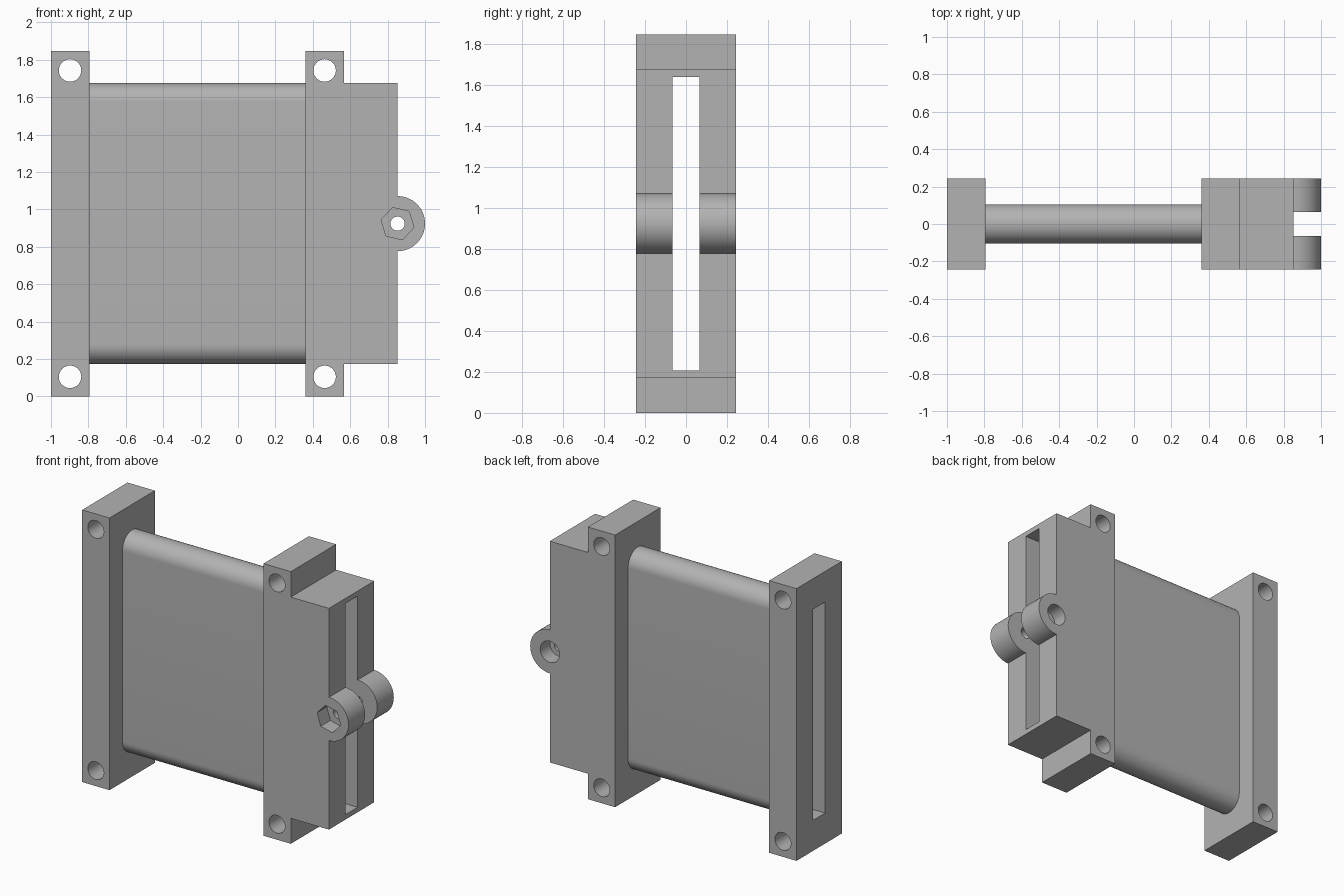
import bpy, bmesh
from math import sin, cos, pi, radians, asin
from mathutils import Vector

cube = bpy.data.objects.get("Cube")
if cube:
    bpy.data.objects.remove(cube, do_unlink=True)

# One plain grey plastic
grey = bpy.data.materials.new("grey plastic")
grey.use_nodes = True
COLOUR = (0.45, 0.45, 0.45, 1)
grey.diffuse_color = COLOUR
grey.node_tree.nodes["Principled BSDF"].inputs["Base Color"].default_value = COLOUR

HALF = 0.243          # half depth of the brackets
TOP = 1.848
MID = TOP / 2
LOW, HIGH = 0.173, 1.675
LEFT_X, LEFT_IN = -1.0, -0.795
RIGHT_IN, RIGHT_OUT, TIP = 0.362, 0.567, 0.853
LUG_R = 0.147


def prism(name, points, shift):
    """Extrude a closed loop of 3D points along the vector shift."""
    bm = bmesh.new()
    face = bm.faces.new([bm.verts.new(p) for p in points])
    new = bmesh.ops.extrude_face_region(bm, geom=[face])["geom"]
    bmesh.ops.translate(bm, vec=Vector(shift),
                        verts=[v for v in new if isinstance(v, bmesh.types.BMVert)])
    bmesh.ops.recalc_face_normals(bm, faces=bm.faces)
    mesh = bpy.data.meshes.new(name)
    bm.to_mesh(mesh)
    bm.free()
    mesh.materials.append(grey)
    obj = bpy.data.objects.new(name, mesh)
    bpy.context.collection.objects.link(obj)
    return obj


def arc(cx, cz, r, start, end, n):
    return [(cx + r * cos(start + (end - start) * i / n),
             cz + r * sin(start + (end - start) * i / n)) for i in range(n + 1)]


def plate(name, profile, y0=-HALF, y1=HALF):
    """Extrude an (x, z) profile through the depth."""
    return prism(name, [(x, y0, z) for x, z in profile], (0, y1 - y0, 0))


def hole(x, z, r, y0=-0.5, y1=0.5, sides=48, turn=0):
    ring = arc(x, z, r, turn, turn + 2 * pi, sides)[:-1]
    return plate("hole_cutter", ring, y0, y1)


def slot():
    y, z0, z1 = 0.065, 0.207, 1.64
    loop = [(-1.2, -y, z0), (-1.2, y, z0), (-1.2, y, z1), (-1.2, -y, z1)]
    return prism("slot_cutter", loop, (2.4, 0, 0))


def cut(obj, cutters):
    bpy.context.view_layer.objects.active = obj
    for c in cutters:
        mod = obj.modifiers.new("cut", "BOOLEAN")
        mod.operation, mod.solver, mod.object = "DIFFERENCE", "EXACT", c
        bpy.ops.object.modifier_apply(modifier=mod.name)
        bpy.data.objects.remove(c, do_unlink=True)
    bpy.ops.object.select_all(action="DESELECT")
    obj.select_set(True)
    bpy.ops.object.shade_smooth_by_angle(angle=radians(30))


def bolt_holes(x):
    return [hole(x, z, 0.06) for z in (0.105, TOP - 0.105)]


# End flange
flange = plate("end_flange", [(LEFT_X, 0), (LEFT_IN, 0), (LEFT_IN, TOP), (LEFT_X, TOP)])
cut(flange, bolt_holes(-0.898) + [slot()])

# Hollow sleeve with rounded top and bottom
r = 0.105
section = arc(0, HIGH - r, r, 0, pi, 32) + arc(0, LOW + r, r, pi, 2 * pi, 32)
sleeve = prism("sleeve", [(LEFT_IN, y, z) for y, z in section], (RIGHT_IN - LEFT_IN, 0, 0))
cut(sleeve, [slot()])

# Clamp bracket: flange, block and split lug in one profile
profile = [(RIGHT_IN, 0), (RIGHT_OUT, 0), (RIGHT_OUT, LOW), (TIP, LOW)]
profile += arc(TIP, MID, LUG_R, -pi / 2, pi / 2, 40)
profile += [(TIP, HIGH), (RIGHT_OUT, HIGH), (RIGHT_OUT, TOP), (RIGHT_IN, TOP)]
bracket = plate("clamp_bracket", profile)
cut(bracket, bolt_holes(0.463) + [
    slot(),
    hole(TIP, MID, 0.038),                                       # clamp bolt
    hole(TIP, MID, 0.09, -0.5, -0.14, 6, radians(-13)),          # nut pocket
    hole(TIP, MID, 0.072, 0.14, 0.5),                            # bolt head pocket
])
